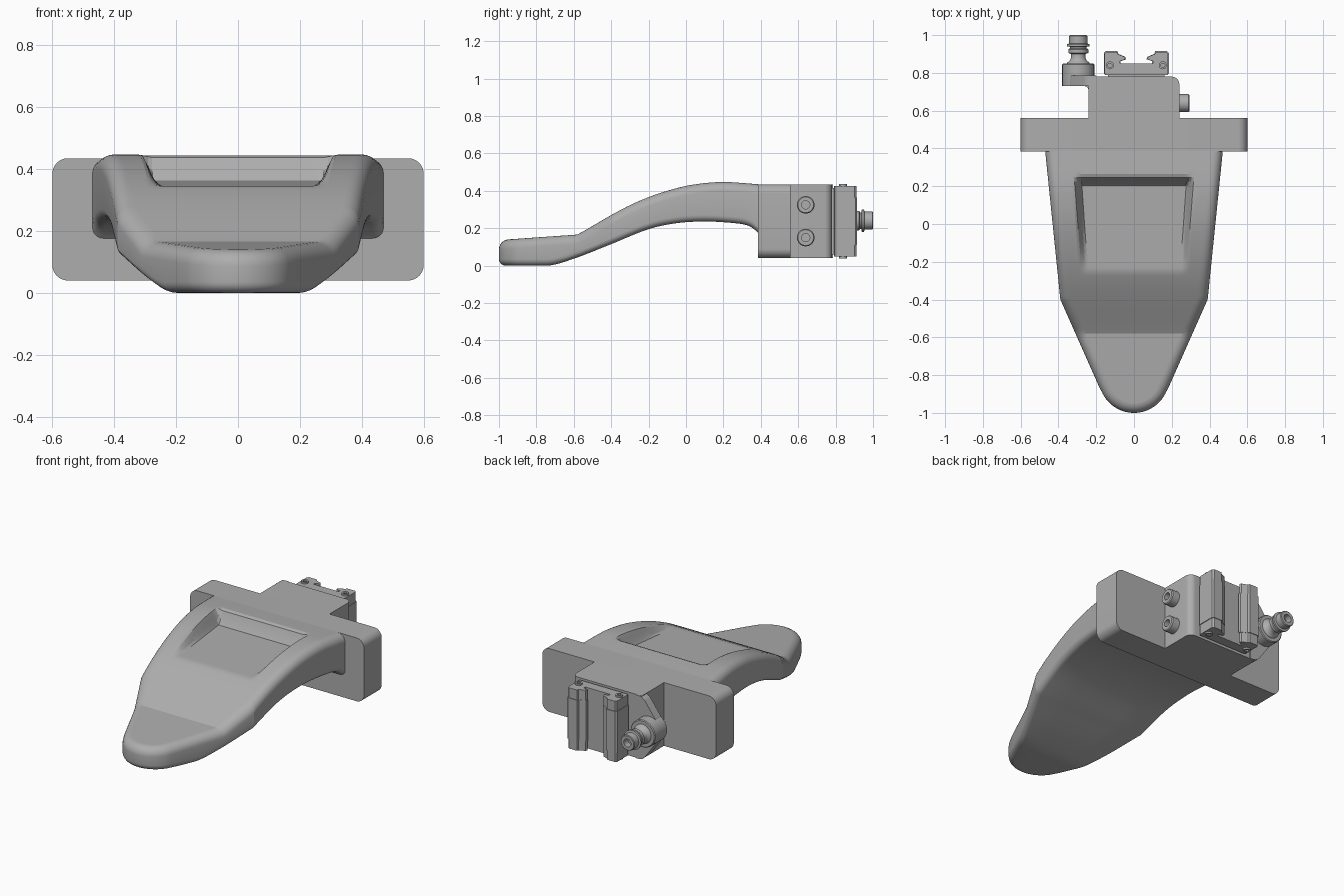
import bpy, bmesh, math
from mathutils import Vector

cube = bpy.data.objects.get("Cube")
if cube:
    bpy.data.objects.remove(cube, do_unlink=True)

grey = bpy.data.materials.new("satin grey")
grey.use_nodes = True
grey.diffuse_color = (0.42, 0.42, 0.42, 1)
grey.node_tree.nodes["Principled BSDF"].inputs["Base Color"].default_value = (0.42, 0.42, 0.42, 1)

AXES = {"x": lambda a, b, h: (h, a, b), "y": lambda a, b, h: (a, h, b), "z": lambda a, b, h: (a, b, h)}


def finish(name, bm, angle=30):
    bmesh.ops.remove_doubles(bm, verts=bm.verts, dist=1e-5)
    bmesh.ops.recalc_face_normals(bm, faces=bm.faces)
    mesh = bpy.data.meshes.new(name)
    bm.to_mesh(mesh)
    bm.free()
    mesh.materials.append(grey)
    obj = bpy.data.objects.new(name, mesh)
    bpy.context.collection.objects.link(obj)
    bpy.ops.object.select_all(action="DESELECT")
    obj.select_set(True)
    bpy.context.view_layer.objects.active = obj
    bpy.ops.object.shade_smooth_by_angle(angle=math.radians(angle))
    return obj


def loft(name, loops, angle=30):
    """Skin closed loops of equal length and cap both ends."""
    bm = bmesh.new()
    rows = [[bm.verts.new(p) for p in loop] for loop in loops]
    n = len(rows[0])
    for a, b in zip(rows, rows[1:]):
        for i in range(n):
            j = (i + 1) % n
            bm.faces.new((a[i], a[j], b[j], b[i]))
    for row in (rows[0], rows[-1]):
        if (row[0].co - row[n // 2].co).length > 1e-4:
            bm.faces.new(row)
    return finish(name, bm, angle)


def prism(name, outline, axis, low, high):
    return loft(name, [[AXES[axis](a, b, h) for a, b in outline] for h in (low, high)])


def lathe(name, profile, axis, a0, b0, steps=32):
    ring = [math.tau * i / steps for i in range(steps)]
    return loft(name, [[AXES[axis](a0 + r * math.cos(t), b0 + r * math.sin(t), h) for t in ring]
                       for r, h in profile])


def fillet(corners, steps=8):
    """Round each (a, b, radius) corner with an arc."""
    out = []
    for i, (a, b, r) in enumerate(corners):
        p = Vector((a, b))
        if r == 0:
            out.append((a, b))
            continue
        p0 = p + (Vector(corners[i - 1][:2]) - p).normalized() * r
        p2 = p + (Vector(corners[(i + 1) % len(corners)][:2]) - p).normalized() * r
        for k in range(steps + 1):
            t = k / steps
            w0, w1, w2 = (1 - t) ** 2, 2 * t * (1 - t) * math.sqrt(0.5), t * t
            out.append(tuple((p0 * w0 + p * w1 + p2 * w2) / (w0 + w1 + w2)))
    return out


def smooth_curve(points):
    """Cubic interpolation through height points."""
    def slope(i):
        (x0, z0), (x1, z1) = points[max(i - 1, 0)], points[min(i + 1, len(points) - 1)]
        return (z1 - z0) / (x1 - x0)

    def value(x):
        i = max([k for k in range(len(points) - 1) if points[k][0] <= x] or [0])
        (x0, z0), (x1, z1) = points[i], points[i + 1]
        d = x1 - x0
        t = (x - x0) / d
        return (z0 * (2 * t**3 - 3 * t**2 + 1) + z1 * (3 * t**2 - 2 * t**3)
                + d * slope(i) * (t**3 - 2 * t**2 + t) + d * slope(i + 1) * (t**3 - t**2))
    return value


def step(t):
    t = min(max(t, 0), 1)
    return t * t * (3 - 2 * t)


# Arm: side profile heights
arch = smooth_curve([(-0.7, 0.105), (-0.58, 0.166), (-0.4, 0.27), (-0.3, 0.323), (-0.2, 0.366),
                     (-0.1, 0.4), (0, 0.426), (0.1, 0.441), (0.2, 0.447), (0.3, 0.442), (0.4, 0.434), (0.5, 0.43)])
belly = smooth_curve([(-1.1, 0), (-0.74, 0), (-0.6, 0.037), (-0.4, 0.115), (-0.2, 0.195), (-0.05, 0.227),
                      (0.1, 0.236), (0.25, 0.228), (0.33, 0.215), (0.37, 0.19), (0.43, 0.13)])


def top(y):
    tongue = 0.166 + 0.07 * (y + 0.58)
    return max(tongue, arch(y)) if y > -0.65 else tongue


def dished_top(x, y):
    z = top(y)
    along = (y + 0.26) / 0.51
    floor = 0.345 + 0.02 * along
    mask = step((0.29 + 0.03 * along - abs(x)) / 0.045) * step((0.255 - y) / 0.05)
    return z - mask * max(0, z - floor) if y > -0.4 else z


# Arm: half plan outline with outward normals, from the round nose to the plate
NOSE = 0.186
stations = []
for k in range(15):
    t = math.radians(-90 + 66 * k / 14)
    stations.append((NOSE * math.cos(t), NOSE - 1 + NOSE * math.sin(t), math.cos(t), math.sin(t)))
for k in range(65):
    y = -0.86 + 0.02 * k
    if y < -0.39:
        stations.append((0.39 + (y + 0.4) * 0.445, y, 0.914, -0.406))
    else:
        stations.append((0.39 + (y + 0.4) * 0.102, y, 0.995, -0.1))

R_TOP, R_LOW = 0.05, 0.035
loops = []
for x, y, nx, ny in stations:
    half = []
    xi, yi = x - nx * R_TOP, y - ny * R_TOP
    if x < 1e-6:
        xi = 0
    for k in range(32):
        half.append((xi * k / 32, yi, dished_top(xi * k / 32, yi)))
    for k in range(7):
        t = math.pi / 2 * k / 6
        d = R_TOP * (1 - math.sin(t))
        half.append((x - nx * d, y - ny * d, top(y - ny * d) - R_TOP * (1 - math.cos(t))))
    for k in range(7):
        t = math.pi / 2 * k / 6
        d = R_LOW * (1 - math.cos(t))
        half.append((x - nx * d, y - ny * d, max(0, belly(y - ny * d)) + R_LOW * (1 - math.sin(t))))
    xl, yl = x - nx * R_LOW, y - ny * R_LOW
    half += [(xl * f, yl, max(0, belly(yl))) for f in (0.5, 0)]
    loops.append(half + [(-px, py, pz) for px, py, pz in reversed(half[1:-1])])
loft("arm", loops, 17)

# Cross plate and rear block
LOW, HIGH = 0.04, 0.435
prism("cross_plate", fillet([(-0.6, LOW, 0.05), (0.6, LOW, 0.05), (0.6, HIGH, 0.05), (-0.6, HIGH, 0.05)]),
      "y", 0.385, 0.56)
prism("rear_block", fillet([(-0.24, 0.55, 0), (0.24, 0.55, 0), (0.24, 0.78, 0.04), (-0.24, 0.78, 0)]),
      "z", LOW, HIGH)

# Side ports with bores
for name, z in (("upper_port", 0.325), ("lower_port", 0.15)):
    lathe(name, [(0.047, 0.23), (0.047, 0.288), (0.042, 0.294), (0.022, 0.294), (0.022, 0.25), (0, 0.25)],
          "x", 0.64, z)

# Fitting bracket: tapered web and round boss
FX, FZ = -0.295, 0.24
prism("bracket_web", fillet([(-0.2, LOW, 0), (-0.2, HIGH, 0), (-0.25, HIGH, 0.03), (-0.35, FZ + 0.06, 0.03),
                             (-0.35, FZ - 0.06, 0.03), (-0.25, LOW, 0.03)]), "y", 0.73, 0.785)
prism("bracket_root", fillet([(-0.2, 0.69, 0), (-0.24, 0.69, 0), (-0.24, 0.73, 0.025), (-0.29, 0.73, 0),
                              (-0.29, 0.78, 0), (-0.2, 0.78, 0)]), "z", FZ - 0.12, FZ + 0.12)
lathe("bracket_boss", [(0.085, 0.73), (0.085, 0.845), (0.08, 0.85)], "y", FX, FZ)

# Turned nozzle with collars and a bore
lathe("nozzle", [(0.062, 0.845), (0.058, 0.855), (0.045, 0.865), (0.038, 0.88), (0.038, 0.9), (0.053, 0.905),
                 (0.053, 0.925), (0.044, 0.93), (0.044, 0.938), (0.06, 0.94), (0.06, 0.952), (0.048, 0.955),
                 (0.048, 0.996), (0.044, 1.0), (0.025, 1.0), (0.025, 0.96), (0, 0.96)], "y", FX, FZ)

# Slide carriage with a dovetail channel
CX = 0.0125


def carriage(grow):
    side = [(0.165, 0.79), (0.1725, 0.797), (0.1725, 0.905), (0.163, 0.915), (0.1, 0.915), (0.095, 0.9),
            (0.058, 0.885), (0.054, 0.872), (0.083, 0.862), (0.083, 0.85)]
    side = [(u + grow * (1 if u > 0.11 else -1), y + (grow if y > 0.9 else 0)) for u, y in side]
    return [(CX + u, y) for u, y in side] + [(CX - u, y) for u, y in reversed(side)]


prism("carriage_body", carriage(0), "z", 0.11, 0.365)
prism("lower_end_cap", carriage(-0.004), "z", 0.048, 0.11)
prism("upper_end_cap", carriage(-0.004), "z", 0.365, 0.427)
prism("carriage_mount", [(CX - 0.15, 0.77), (CX + 0.15, 0.77), (CX + 0.15, 0.8), (CX - 0.15, 0.8)],
      "z", 0.06, 0.415)
for label, side in (("left", 1), ("right", -1)):
    for end, z0, z1 in (("upper", 0.42, 0.437), ("lower", 0.055, 0.038)):
        lathe(f"{label}_{end}_screw", [(0.021, z0), (0.021, z1), (0.011, z1), (0.011, (z0 + z1) / 2), (0, (z0 + z1) / 2)],
              "z", CX + side * 0.14, 0.84, 20)
